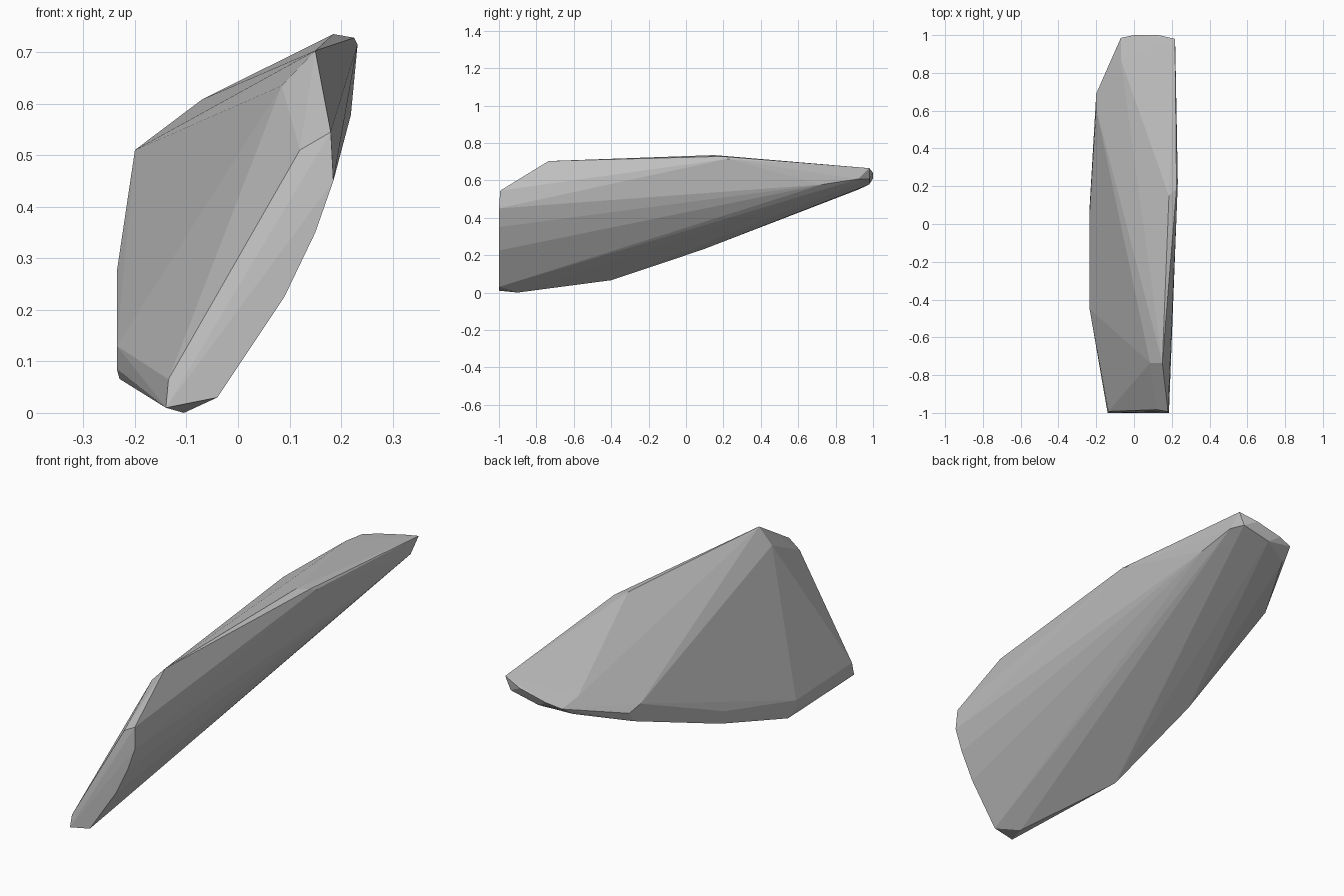
import bpy
import bmesh

# Remove the default object
default_cube = bpy.data.objects.get("Cube")
if default_cube:
    bpy.data.objects.remove(default_cube, do_unlink=True)


def make_material(name, colour):
    material = bpy.data.materials.new(name)
    material.use_nodes = True
    material.diffuse_color = colour
    shader = material.node_tree.nodes["Principled BSDF"]
    shader.inputs["Base Color"].default_value = colour
    shader.inputs["Roughness"].default_value = 0.9
    return material


def make_hull(name, outlines, material):
    """Wrap a faceted convex shell around a set of outline corners."""
    shell = bmesh.new()
    for outline in outlines:
        for corner in outline:
            shell.verts.new(corner)
    result = bmesh.ops.convex_hull(shell, input=shell.verts[:])
    leftover = {item for key in ("geom_interior", "geom_unused")
                for item in result[key] if isinstance(item, bmesh.types.BMVert)}
    bmesh.ops.delete(shell, geom=list(leftover), context="VERTS")
    bmesh.ops.recalc_face_normals(shell, faces=shell.faces[:])
    mesh = bpy.data.meshes.new(name)
    shell.to_mesh(mesh)
    shell.free()
    mesh.materials.append(material)
    mesh.shade_flat()
    rock = bpy.data.objects.new(name, mesh)
    bpy.context.collection.objects.link(rock)
    return rock


# Broken front face: an upright lower edge and a slightly receding upper edge
front_lower = [(x, -1, z) for x, z in
               [(-.14, .01), (-.12, .022), (-.04, .03), (.09, .225),
                (.15, .35), (.185, .45)]]
front_upper = [(.18, -.993, .545), (.12, -.983, .51), (-.135, -.992, .065)]

# Crest along the top
crest = [(.085, -.735, .635), (.15, -.735, .703), (.185, .15, .735),
         (.225, .19, .728), (.232, .22, .715)]

# Low side: upper and lower edges of its narrow band
upper_band = [(-.235, -.45, .13), (-.235, .06, .275), (-.2, .61, .51),
              (-.2, .69, .497), (-.07, .87, .608)]
lower_band = [(-.105, -.9, 0), (-.23, -.4, .066), (-.235, -.44, .085),
              (-.235, .09, .23), (-.2, .66, .45)]

# Narrow chipped tip at the back
tip = [(-.07, .985, .594), (0, 1, .61), (.13, 1, .64), (.217, .98, .665),
       (.19, .98, .608), (.219, .92, .607), (.219, .73, .578),
       (.05, .98, .578), (-.08, .92, .55)]

stone = make_material("grey stone", (.53, .53, .53, 1))
make_hull("rock_shard", [front_lower, front_upper, crest, upper_band,
                         lower_band, tip], stone)
